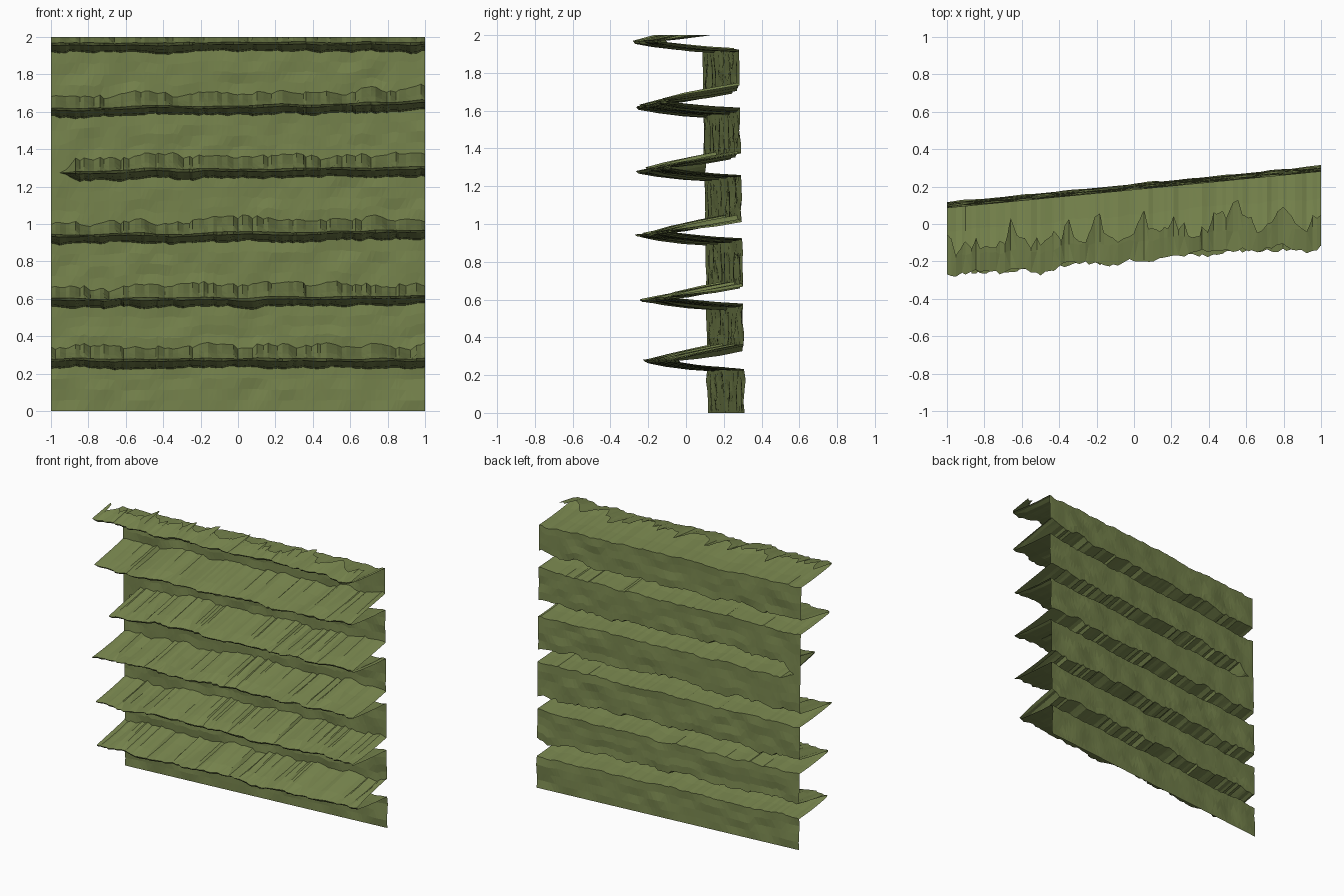
import bpy
import bmesh
import random
from mathutils import Vector, noise

random.seed(7)
if "Cube" in bpy.data.objects:
    bpy.data.objects.remove(bpy.data.objects["Cube"], do_unlink=True)

moss = bpy.data.materials.new("moss_green")
moss.use_nodes = True
moss.diffuse_color = (0.19, 0.24, 0.077, 1)
moss.node_tree.nodes["Principled BSDF"].inputs["Base Color"].default_value = moss.diffuse_color

# Shared columns, slightly uneven, running along the width
COLUMNS = 76
xs = [-1 + 2 * i / COLUMNS for i in range(COLUMNS + 1)]
xs = [x if i in (0, COLUMNS) else x + random.uniform(-0.008, 0.008) for i, x in enumerate(xs)]

# Per ridge: height of the tip at centre, tilt along the width, depth
RIDGES = [(0.272, 0.0, 0.345), (0.602, 0.01, 0.35), (0.948, 0.012, 0.37),
          (1.29, 0.012, 0.355), (1.628, 0.022, 0.375), (1.965, 0.003, 0.38)]


def wobble(x, seed, freq):
    return noise.noise(Vector((x * freq, seed * 7.31, seed * 3.17)))


def wall_y(x, z):
    return 0.213 - 0.015 * z + 0.0975 * x


def build_sheet(name, rows):
    """Bridge rows of points into a faceted sheet, trimmed at the top and base."""
    bm = bmesh.new()
    grid = [[bm.verts.new(p) for p in row] for row in rows]
    for a, b in zip(grid, grid[1:]):
        for i in range(len(a) - 1):
            bm.faces.new((a[i], a[i + 1], b[i + 1], b[i]))
    bmesh.ops.remove_doubles(bm, verts=bm.verts, dist=0.0002)
    bmesh.ops.triangulate(bm, faces=bm.faces)
    bmesh.ops.bisect_plane(bm, geom=bm.verts[:] + bm.edges[:] + bm.faces[:],
                           plane_co=(0, 0, 2), plane_no=(0, 0, 1), clear_outer=True)
    mesh = bpy.data.meshes.new(name)
    bm.to_mesh(mesh)
    bm.free()
    mesh.materials.append(moss)
    obj = bpy.data.objects.new(name, mesh)
    bpy.context.collection.objects.link(obj)


def ridge_rows(k):
    """Section rows from the lower root, out round the tip, to the upper root."""
    z0, tilt, depth = RIDGES[k]
    rows = [[] for _ in range(8)]
    for x in xs:
        grow = min(1, max(0, (x + 0.93) / 0.06)) if k == 3 else 1
        zc = z0 + tilt * x + 0.012 * wobble(x, k + 1, 5)
        reach = depth + 0.018 * x + 0.045 * wobble(x, k + 11, 7) + random.uniform(-0.012, 0.012)
        low = 0.014 * wobble(x, k + 21, 9) + random.uniform(-0.005, 0.005)
        high = 0.03 * wobble(x, k + 31, 8) + random.uniform(-0.009, 0.012)
        # Fraction of reach and height offset of every section point
        section = [(0, -0.043 + low), (0.35, -0.035 + low), (0.72, -0.02 + low * 0.8),
                   (0.97, -0.006 + low * 0.3), (1, 0.006 + high * 0.15),
                   (0.72, 0.025 + high * 0.7), (0.35, 0.048 + high), (0, 0.072 + high)]
        for row, (out, dz) in zip(rows, section):
            z = zc + dz * grow
            row.append((x, wall_y(x, z) - out * reach * grow, z))
    return rows


# Folded ridges
folds = [ridge_rows(k) for k in range(len(RIDGES))]
for k, rows in enumerate(folds):
    build_sheet(f"ridge_{k + 1}", rows)

# Upright wall bands between the ridges
for k, rows in enumerate(folds):
    bottom = folds[k - 1][-1] if k else [(x, wall_y(x, 0), 0) for x in xs]
    top = rows[0]
    band = [bottom]
    for t in (0.25, 0.5, 0.75):
        row = []
        for lo, hi in zip(bottom, top):
            x, z = lo[0], lo[2] + (hi[2] - lo[2]) * t
            bulge = 0.012 * noise.noise(Vector((x * 6, z * 9, 4)))
            row.append((x, wall_y(x, z) + bulge, z))
        band.append(row)
    band.append(top)
    build_sheet(f"wall_band_{k + 1}", band)
